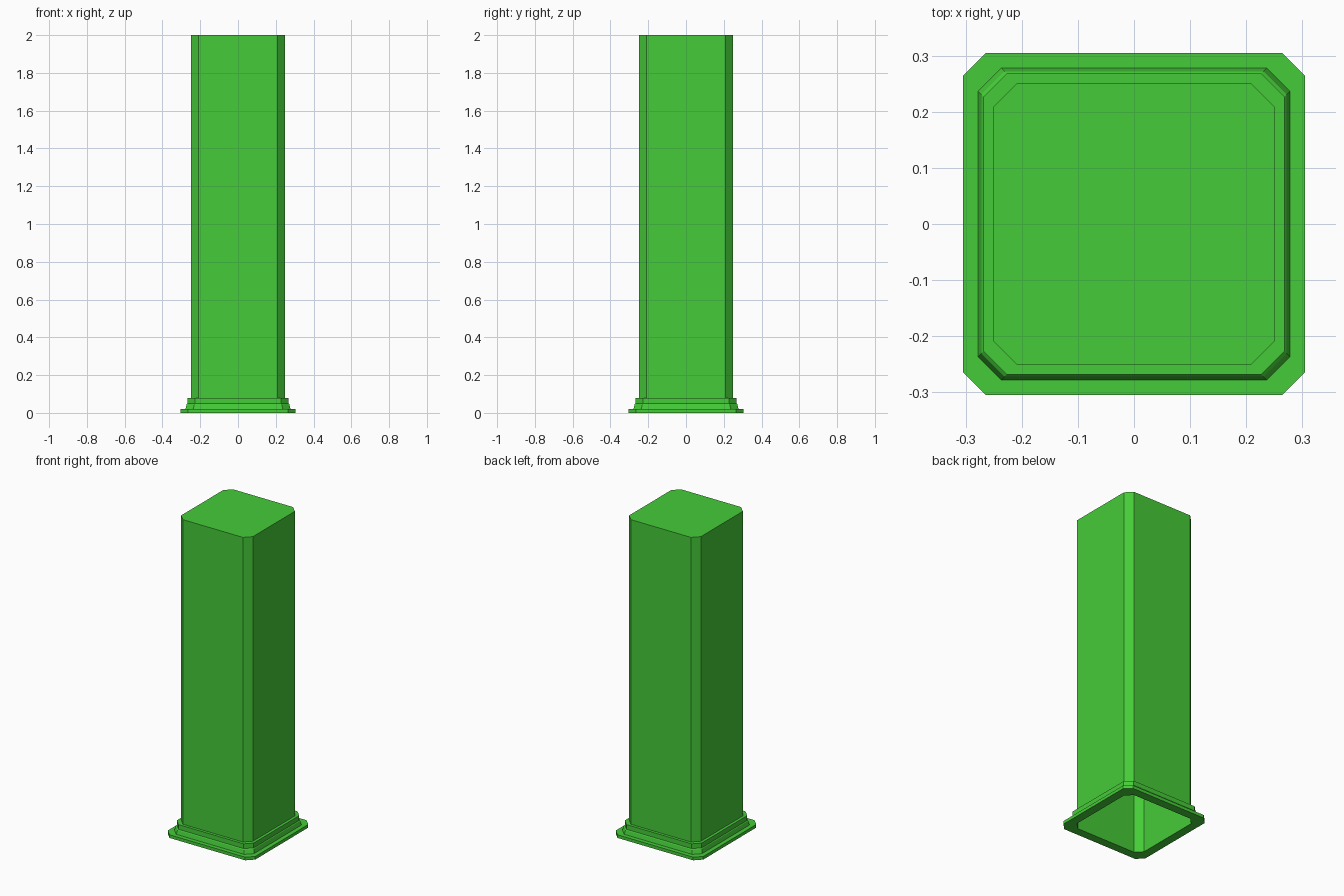
import bpy, bmesh

cube = bpy.data.objects.get("Cube")
if cube:
    bpy.data.objects.remove(cube, do_unlink=True)

# Single green finish
green = bpy.data.materials.new("green")
green.use_nodes = True
colour = (0.06, 0.60, 0.04, 1)
green.diffuse_color = colour
green.node_tree.nodes["Principled BSDF"].inputs["Base Color"].default_value = colour

CHAMFER = 0.041


def ring(bm, half, z):
    """Square loop with cut corners."""
    a, b = half, half - CHAMFER
    points = [(a, -b), (a, b), (b, a), (-b, a), (-a, b), (-a, -b), (-b, -a), (b, -a)]
    return [bm.verts.new((x, y, z)) for x, y in points]


def loft(name, profile, cap=False):
    """Bridge cut-corner loops along a (half width, height) profile."""
    bm = bmesh.new()
    rings = [ring(bm, half, z) for half, z in profile]
    for low, high in zip(rings, rings[1:]):
        for i in range(len(low)):
            j = (i + 1) % len(low)
            bm.faces.new((low[i], low[j], high[j], high[i]))
    if cap:
        bm.faces.new(rings[-1])
    mesh = bpy.data.meshes.new(name)
    bm.to_mesh(mesh)
    bm.free()
    mesh.materials.append(green)
    obj = bpy.data.objects.new(name, mesh)
    bpy.context.collection.objects.link(obj)
    return obj


# Hollow shaft, closed on top and open below
loft("shaft", [(0.25, 0), (0.25, 2)], cap=True)

# Base moulding: underside, flange, sloped step and upper lip
loft("base_moulding", [(0.25, 0), (0.305, 0), (0.305, 0.02), (0.278, 0.02),
                       (0.272, 0.045), (0.268, 0.05), (0.268, 0.08), (0.25, 0.08)])
